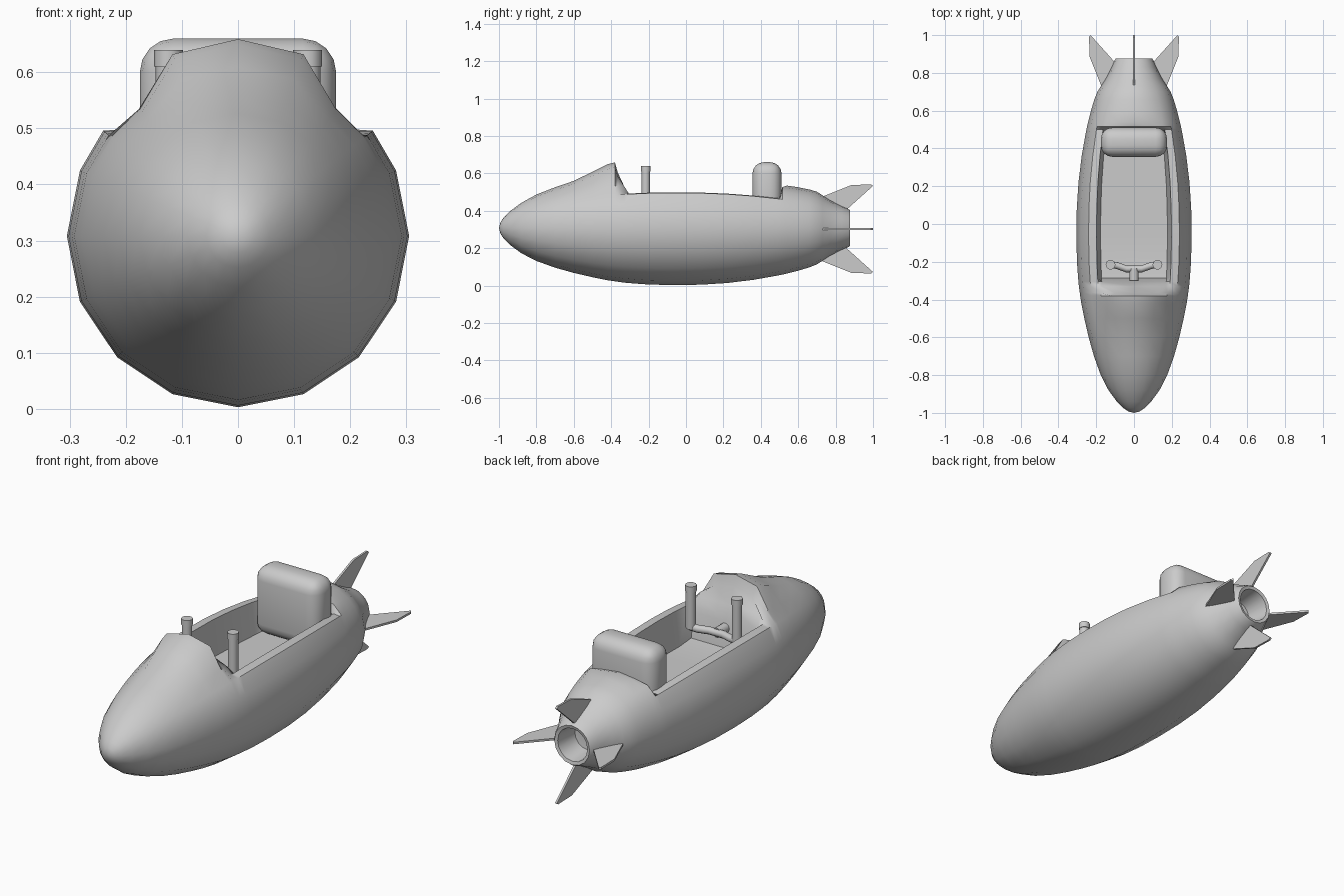
import bpy, bmesh, math
from mathutils import Vector

if "Cube" in bpy.data.objects:
    bpy.data.objects.remove(bpy.data.objects["Cube"])

ZC = 0.308  # height of the hull axis


def finish(name, bm, angle=40):
    bmesh.ops.remove_doubles(bm, verts=bm.verts, dist=0.0005)
    bmesh.ops.recalc_face_normals(bm, faces=bm.faces)
    me = bpy.data.meshes.new(name)
    bm.to_mesh(me)
    bm.free()
    ob = bpy.data.objects.new(name, me)
    bpy.context.collection.objects.link(ob)
    bpy.context.view_layer.objects.active = ob
    ob.select_set(True)
    bpy.ops.object.shade_smooth_by_angle(angle=math.radians(angle))
    ob.select_set(False)
    return ob


def section(r, lift, floor):
    """Half outline from keel to centre line; the top is a deck or an open cockpit."""
    def polar(a):
        a = math.radians(a)
        return (r * math.cos(a), ZC + r * math.sin(a))
    pts = [polar(a) for a in (-90, -67.5, -45, -22.5, 0, 22.5, 38)]
    if floor is None:
        x, z = polar(70)
        pts += [polar(52), (x * (1 + max(lift, 0) * 3), z + lift * 0.85), (0, ZC + r + lift)]
    else:
        pts += [(0.65 * r, pts[-1][1] + 0.003), (0.58 * r, floor), (0, floor)]
    return pts + [(-x, z) for x, z in pts[-2:0:-1]]


# Hull: stations of y, radius, deck lift, cockpit floor height
N = None
stations = [
    (-1.0, 0.0001, 0, N), (-0.992, 0.03, 0, N), (-0.975, 0.056, 0, N), (-0.94, 0.091, 0, N),
    (-0.88, 0.135, 0, N), (-0.8, 0.176, 0.003, N), (-0.7, 0.212, 0.006, N),
    (-0.6, 0.24, 0.012, N), (-0.5, 0.263, 0.038, N), (-0.42, 0.279, 0.062, N),
    (-0.38, 0.285, 0.066, N), (-0.365, 0.287, 0.01, N), (-0.33, 0.292, 0, 0.53),
    (-0.305, 0.294, 0, 0.46), (-0.285, 0.296, 0, 0.34), (-0.2, 0.302, 0, 0.33),
    (-0.07, 0.305, 0, 0.33), (0.08, 0.303, 0, 0.33), (0.22, 0.294, 0, 0.33),
    (0.36, 0.277, 0, 0.33), (0.485, 0.255, 0, 0.33), (0.5, 0.252, 0, 0.46),
    (0.515, 0.249, -0.03, N), (0.54, 0.243, -0.016, N), (0.6, 0.228, -0.01, N),
    (0.66, 0.21, -0.004, N), (0.7, 0.194, 0, N), (0.73, 0.175, 0, N), (0.77, 0.149, 0, N),
    (0.83, 0.118, 0, N), (0.868, 0.102, 0, N), (0.877, 0.095, 0, N), (0.873, 0.08, 0, N),
    (0.76, 0.066, 0, N), (0.75, 0.0001, 0, N)]
bm = bmesh.new()
rings = [[bm.verts.new((x, y, z)) for x, z in section(r, lift, f)]
         for y, r, lift, f in stations]
for a, b in zip(rings, rings[1:]):
    for i in range(len(a)):
        j = (i + 1) % len(a)
        bm.faces.new((a[i], a[j], b[j], b[i]))
finish("hull", bm, 50)

# Headrest: rounded cushion at the back of the cockpit
bm = bmesh.new()
bmesh.ops.create_cube(bm, size=1)
for v in bm.verts:
    v.co = Vector((v.co.x * 0.35, 0.433 + v.co.y * 0.155, 0.495 + v.co.z * 0.33))
bmesh.ops.bevel(bm, geom=bm.edges[:], offset=0.06, segments=4, profile=0.5, affect='EDGES')
finish("headrest", bm, 60)

# Tail fins: four thin swept plates around the axis
outline = [(0.11, 0.75), (0.173, 0.73), (0.235, 0.885), (0.238, 0.99),
           (0.23, 1.0), (0.1, 0.855), (0.09, 0.83)]
for k in range(4):
    a = k * math.pi / 2
    radial = Vector((math.cos(a), 0, math.sin(a)))
    side = Vector((-math.sin(a), 0, math.cos(a))) * 0.005
    bm = bmesh.new()
    centre = Vector((0, 0, 0.303))
    face = bm.faces.new([bm.verts.new(centre + radial * r + Vector((0, y, 0)) - side)
                         for r, y in outline])
    ext = bmesh.ops.extrude_face_region(bm, geom=[face])
    for v in ext["geom"]:
        if isinstance(v, bmesh.types.BMVert):
            v.co += side * 2
    finish("tail_fin_%d" % (k + 1), bm, 30)


def tube(name, pts, radius):
    cu = bpy.data.curves.new(name, 'CURVE')
    cu.dimensions = '3D'
    cu.bevel_depth = radius
    cu.bevel_resolution = 3
    cu.use_fill_caps = True
    sp = cu.splines.new('POLY')
    sp.points.add(len(pts) - 1)
    for p, co in zip(sp.points, pts):
        p.co = (*co, 1)
    ob = bpy.data.objects.new(name, cu)
    bpy.context.collection.objects.link(ob)


# Steering: two upright grips, a bowed crossbar and a stem to the dash
for s, label in ((-1, "left"), (1, "right")):
    tube("grip_" + label, [(s * 0.124, -0.215, z) for z in (0.43, 0.63)], 0.023)
    tube("grip_cap_" + label, [(s * 0.124, -0.215, z) for z in (0.61, 0.64)], 0.026)
tube("crossbar", [(-0.124, -0.215, 0.435), (-0.09, -0.22, 0.432), (-0.04, -0.238, 0.43),
                  (0.04, -0.238, 0.43), (0.09, -0.22, 0.432), (0.124, -0.215, 0.435)], 0.018)
tube("steering_stem", [(0, -0.235, 0.43), (0, -0.3, 0.43)], 0.024)
